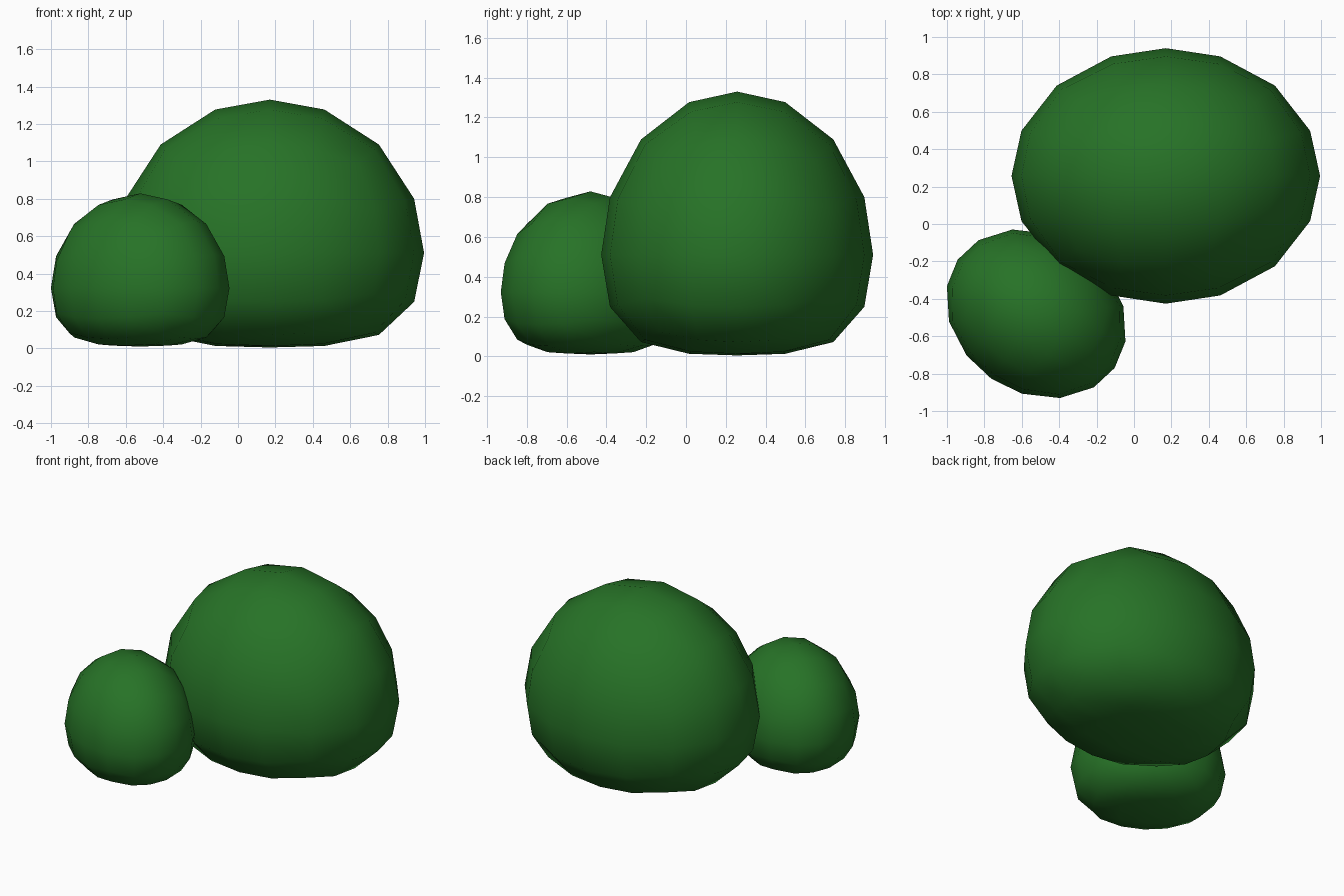
import bpy, bmesh
from math import sqrt, radians

if "Cube" in bpy.data.objects:
    bpy.data.objects.remove(bpy.data.objects["Cube"])

# leaf material
leaf = bpy.data.materials.new("leaf_green")
leaf.diffuse_color = (0.02, 0.17, 0.02, 1)
leaf.use_nodes = True
leaf.node_tree.nodes["Principled BSDF"].inputs["Base Color"].default_value = leaf.diffuse_color


def round_off(v):
    """Map a cube point to the unit sphere, then squash the underside."""
    x, y, z = v
    sx = x * sqrt(1 - y*y/2 - z*z/2 + y*y*z*z/3)
    sy = y * sqrt(1 - z*z/2 - x*x/2 + z*z*x*x/3)
    sz = z * sqrt(1 - x*x/2 - y*y/2 + x*x*y*y/3)
    if sz < 0:
        t = -sz
        sz = -(t - 0.384 * t**2.3)
    return sx, sy, sz


def bush(name, centre, size, turn):
    # cube with four divisions per side, rounded into a sphere
    bm = bmesh.new()
    bmesh.ops.create_cube(bm, size=2)
    bmesh.ops.subdivide_edges(bm, edges=bm.edges[:], cuts=3, use_grid_fill=True)
    for v in bm.verts:
        x, y, z = round_off(v.co)
        v.co = (x * 0.825, y * 0.683, z * 0.82)
    for f in bm.faces:
        f.smooth = True
    mesh = bpy.data.meshes.new(name)
    bm.to_mesh(mesh)
    bm.free()
    mesh.materials.append(leaf)
    ob = bpy.data.objects.new(name, mesh)
    ob.location = centre
    ob.scale = (size, size, size)
    ob.rotation_euler.z = radians(turn)
    bpy.context.collection.objects.link(ob)


# two overlapping bushes
bush("large_bush", (0.17, 0.257, 0.51), 1.0, 0)
bush("small_bush", (-0.523, -0.48, 0.322), 0.618, -34.6)
